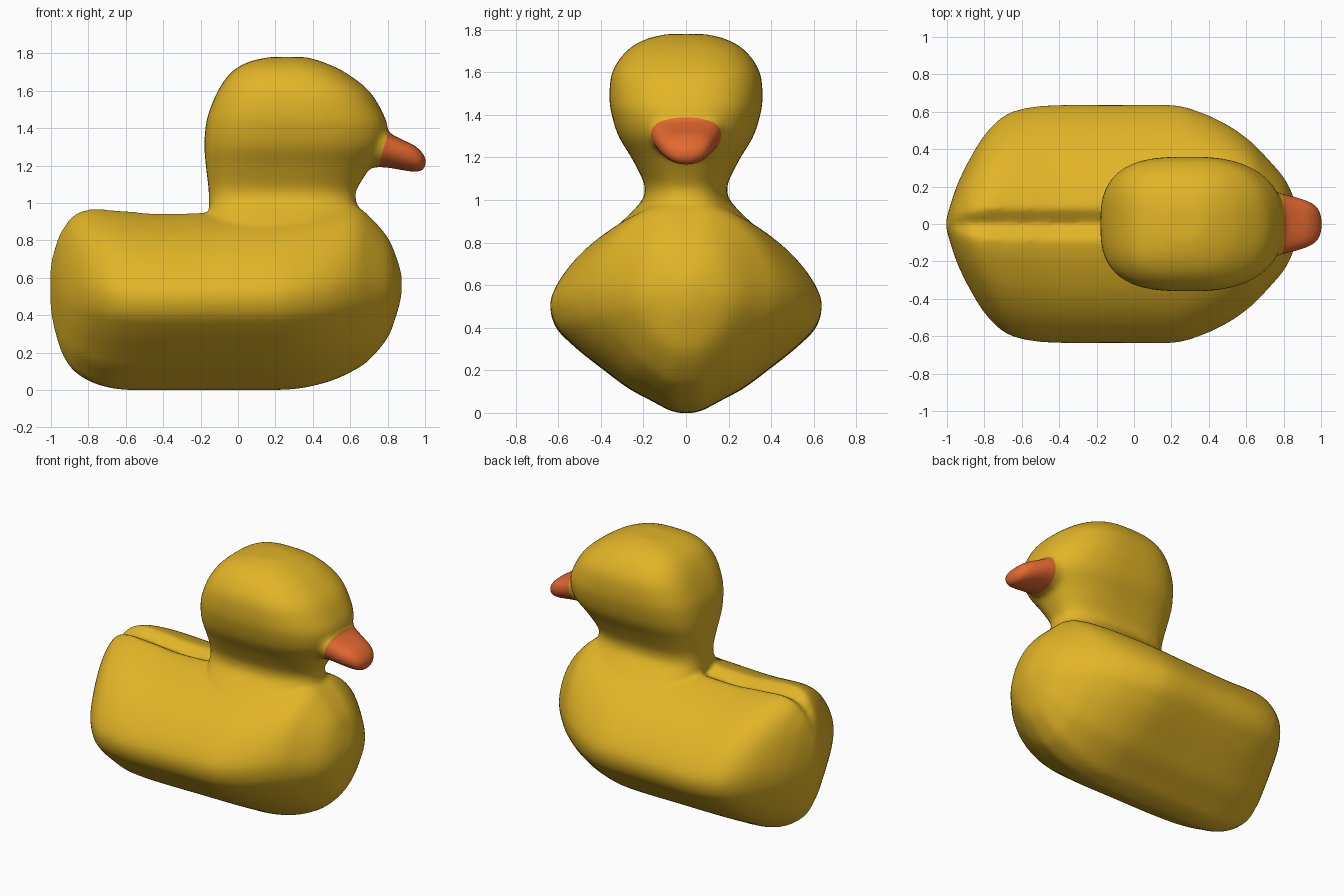
import bpy, bmesh, math
from mathutils import Vector

if "Cube" in bpy.data.objects:
    bpy.data.objects.remove(bpy.data.objects["Cube"])


def material(name, rgb):
    m = bpy.data.materials.new(name)
    m.diffuse_color = (*rgb, 1)
    m.use_nodes = True
    m.node_tree.nodes["Principled BSDF"].inputs["Base Color"].default_value = m.diffuse_color
    return m


def refine(rows, n=5):
    """Smooth curve through the rows (Catmull-Rom)."""
    out = []
    for i in range(len(rows) - 1):
        a, b, c, d = (rows[min(max(i + k, 0), len(rows) - 1)] for k in (-1, 0, 1, 2))
        for s in range(n):
            t = s / n
            out.append([0.5 * (2 * q + (r - p) * t + (2 * p - 5 * q + 4 * r - u) * t * t
                               + (3 * q - p - 3 * r + u) * t ** 3)
                        for p, q, r, u in zip(a, b, c, d)])
    return out + [list(rows[-1])]


def loft(bm, rings):
    vs = [[bm.verts.new(p) for p in ring] for ring in rings]
    n = len(vs[0])
    faces = [bm.faces.new((a[i], a[(i + 1) % n], b[(i + 1) % n], b[i]))
             for a, b in zip(vs, vs[1:]) for i in range(n)]
    faces += [bm.faces.new(vs[0]), bm.faces.new(vs[-1])]
    bmesh.ops.recalc_face_normals(bm, faces=faces)


def sgnpow(v, e):
    return math.copysign(abs(v) ** e, v)


bm = bmesh.new()

# body: keel-shaped section swept along x, with a shallow groove along the back
# rows are x, bottom, top, half width, fullness of the section (smaller is fuller)
body_rows = [(-1.005, .45, .64, .02, .75), (-.99, .36, .72, .075, .75), (-.96, .25, .82, .17, .78),
             (-.93, .175, .875, .245, .8), (-.88, .105, .937, .345, .84), (-.80, .05, .968, .475, .9),
             (-.70, .015, .966, .575, .95), (-.58, 0, .957, .62, 1), (-.40, 0, .944, .637, 1),
             (-.10, 0, .955, .637, 1), (.20, 0, .97, .637, 1), (.35, .012, .98, .60, .95),
             (.50, .05, .99, .53, .88), (.62, .105, .985, .445, .8), (.70, .16, .93, .365, .74),
             (.80, .28, .815, .25, .68), (.85, .41, .70, .15, .65), (.876, .51, .61, .03, .65)]
half = refine([(0, .04), (.012, .12), (.06, .255), (.124, .43), (.21, .60), (.28, .735),
               (.34, .84), (.42, .955), (.52, 1), (.61, .96), (.71, .86), (.80, .73),
               (.88, .57), (.94, .40), (.98, .25), (1, .13)], 3)
rings = []
for x, zb, zt, w, k in refine(body_rows):
    side = [(w * p ** k, zb + (zt - zb) * t) for t, p in half]
    groove = .05 * min(1, max(0, (.3 - x) / .3)) * min(1, w / .4)
    rings.append([(x, y, z) for y, z in side] + [(x, 0, zt - groove)]
                 + [(x, -y, z) for y, z in reversed(side)])
loft(bm, rings)

# neck and head: rounded section swept along z; rows are z, back, front, half width
head_rows = [(.80, -.10, .62, .40), (.86, -.13, .63, .34), (.92, -.15, .635, .28),
             (.97, -.157, .635, .23), (1.01, -.156, .632, .20), (1.05, -.156, .628, .193),
             (1.10, -.16, .65, .205), (1.20, -.172, .715, .257), (1.30, -.180, .785, .317),
             (1.40, -.174, .80, .349), (1.48, -.157, .775, .36), (1.60, -.107, .70, .347),
             (1.70, -.035, .57, .28), (1.755, .06, .45, .19), (1.78, .17, .36, .09)]
rings = []
for z, xb, xf, w in refine(head_rows):
    mid = xb + (xf - xb) * .5
    ring = []
    for i in range(64):
        c, s = math.cos(math.tau * i / 64), math.sin(math.tau * i / 64)
        e = .8 if c > 0 else .64
        ring.append((mid + (xf - xb) / 2 * sgnpow(c, e), w * sgnpow(s, e), z))
    rings.append(ring)
loft(bm, rings)

# bill: flat on top, round below; rows are x, bottom, top, half width
bill_rows = [(.56, 1.17, 1.46, .20), (.66, 1.18, 1.445, .193), (.74, 1.19, 1.415, .178),
             (.80, 1.188, 1.38, .162), (.87, 1.176, 1.342, .144), (.94, 1.165, 1.31, .12),
             (.985, 1.17, 1.27, .088), (1.006, 1.20, 1.237, .03)]
rings = []
for x, zb, zt, w in refine(bill_rows):
    zm = zb + (zt - zb) * .6
    ring = []
    for i in range(32):
        c, s = math.cos(math.tau * i / 32), math.sin(math.tau * i / 32)
        up = s > 0
        ring.append((x, w * sgnpow(c, .7 if up else 1),
                     zm + (zt - zm if up else zm - zb) * sgnpow(s, .7 if up else 1)))
    rings.append(ring)
loft(bm, rings)

# fuse the three parts into one smooth skin
src_mesh = bpy.data.meshes.new("skin_source")
bm.to_mesh(src_mesh)
bm.free()
duck = bpy.data.objects.new("duck_skin", src_mesh)
bpy.context.collection.objects.link(duck)
rm = duck.modifiers.new("fuse", 'REMESH')
rm.mode, rm.voxel_size = 'VOXEL', .014
sm = duck.modifiers.new("blend", 'SMOOTH')
sm.factor, sm.iterations = .5, 16
mesh = bpy.data.meshes.new_from_object(duck.evaluated_get(bpy.context.evaluated_depsgraph_get()))
duck.modifiers.clear()
duck.data = mesh
mesh.materials.clear()
mesh.materials.append(material("yellow", (.76, .46, .02)))
mesh.materials.append(material("orange", (.78, .14, .03)))

# cut the skin along the slanted bill line and colour the bill
origin, normal = Vector((.803, 0, 1.38)), Vector((.19, 0, -.052)).normalized()
bm = bmesh.new()
bm.from_mesh(mesh)


def near_bill(f):
    c = f.calc_center_median()
    return c.x > .6 and 1.13 < c.z < 1.45 and abs(c.y) < .19


faces = [f for f in bm.faces if near_bill(f)]
geom = faces + list({e for f in faces for e in f.edges}) + list({v for f in faces for v in f.verts})
bmesh.ops.bisect_plane(bm, geom=geom, plane_co=origin, plane_no=normal)
for f in bm.faces:
    f.smooth = True
    if near_bill(f) and (f.calc_center_median() - origin).dot(normal) > 0:
        f.material_index = 1
bm.to_mesh(mesh)
bm.free()
